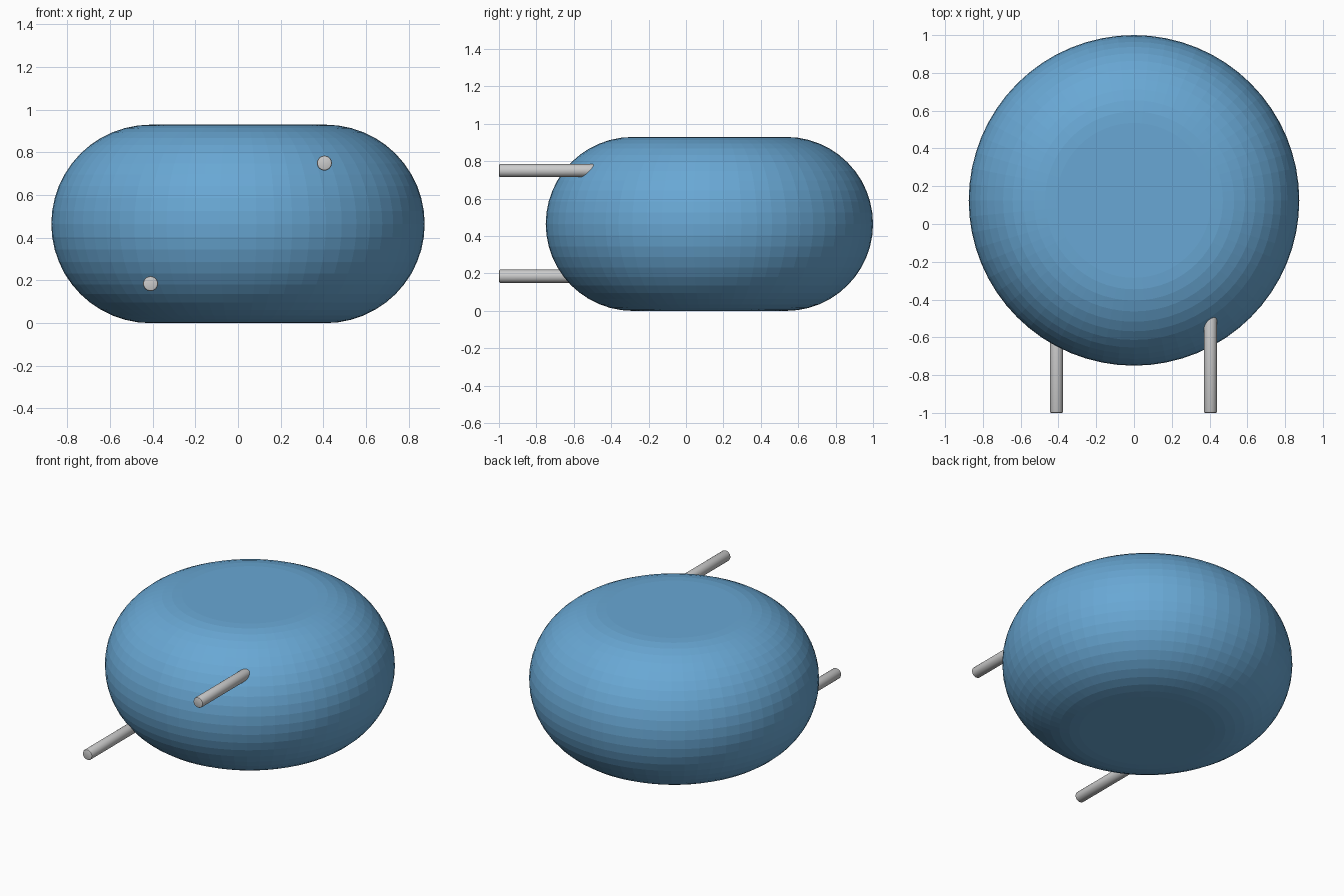
import bpy, bmesh, math
from mathutils import Matrix

if "Cube" in bpy.data.objects:
    bpy.data.objects.remove(bpy.data.objects["Cube"])

CENTRE_Y, HEIGHT, FLAT_R = 0.125, 0.93, 0.41
ROUND_R = HEIGHT / 2
SIDES, ARC = 64, 24


def finish(name, bm):
    bmesh.ops.recalc_face_normals(bm, faces=bm.faces)
    mesh = bpy.data.meshes.new(name)
    bm.to_mesh(mesh)
    bm.free()
    ob = bpy.data.objects.new(name, mesh)
    bpy.context.collection.objects.link(ob)
    return ob


# Body: flat discs top and bottom joined by a half-round side, faceted
bm = bmesh.new()
rings = []
for i in range(ARC + 1):
    a = -math.pi / 2 + math.pi * i / ARC
    r = FLAT_R + ROUND_R * math.cos(a)
    z = ROUND_R + ROUND_R * math.sin(a)
    rings.append([bm.verts.new((r * math.cos(t), CENTRE_Y + r * math.sin(t), z))
                  for t in (2 * math.pi * k / SIDES for k in range(SIDES))])
for low, high in zip(rings, rings[1:]):
    for k in range(SIDES):
        n = (k + 1) % SIDES
        bm.faces.new((low[k], low[n], high[n], high[k]))
bm.faces.new(rings[0])
bm.faces.new(rings[-1])
body = finish("body", bm)
blue = bpy.data.materials.new("blue")
blue.diffuse_color = (0.14, 0.39, 0.66, 1)
blue.use_nodes = True
blue.node_tree.nodes["Principled BSDF"].inputs["Base Color"].default_value = blue.diffuse_color
body.data.materials.append(blue)


# Rods: thin pins pointing forward from the body
def rod(name, x, z, radius=0.035, front=-1.0, back=-0.4):
    bm = bmesh.new()
    bmesh.ops.create_cone(bm, cap_ends=True, segments=24, radius1=radius,
                          radius2=radius, depth=back - front,
                          matrix=Matrix.Rotation(math.pi / 2, 4, 'X'))
    rims = [e for e in bm.edges if abs(e.verts[0].co.y - e.verts[1].co.y) < 1e-4]
    bmesh.ops.bevel(bm, geom=rims, offset=0.007, segments=2, profile=0.5,
                    affect='EDGES')
    ob = finish(name, bm)
    ob.location = (x, (front + back) / 2, z)
    bpy.ops.object.select_all(action='DESELECT')
    ob.select_set(True)
    bpy.context.view_layer.objects.active = ob
    bpy.ops.object.shade_smooth_by_angle()


rod("upper_rod", 0.405, 0.75)
rod("lower_rod", -0.41, 0.185)
